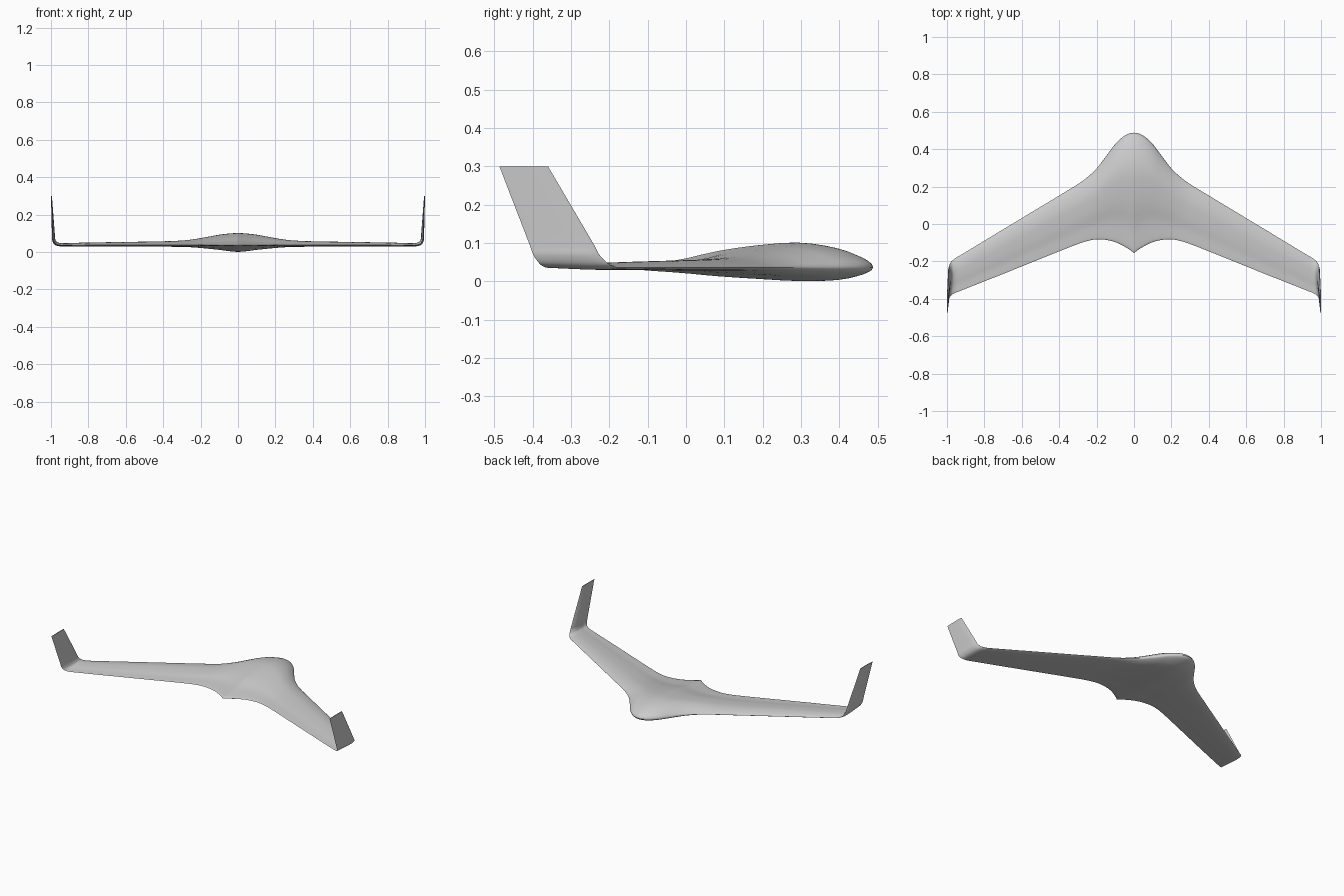
import bpy, bmesh
from math import sin, cos, acos, pi, radians, hypot

if "Cube" in bpy.data.objects:
    bpy.data.objects.remove(bpy.data.objects["Cube"])


def spline(ts, rows, t, first=None):
    """Smooth curve through rows placed at ts; first = slope at the start."""
    n = len(ts)
    i = max(k for k in range(n - 1) if ts[k] <= t + 1e-9)
    h = ts[i + 1] - ts[i]
    f = (t - ts[i]) / h

    def slope(k, c):
        if k == 0 and first:
            return first[c]
        a, b = max(k - 1, 0), min(k + 1, n - 1)
        return (rows[b][c] - rows[a][c]) / (ts[b] - ts[a])

    return [(2*f**3 - 3*f**2 + 1) * rows[i][c] + (f**3 - 2*f**2 + f) * h * slope(i, c)
            + (3*f**2 - 2*f**3) * rows[i + 1][c] + (f**3 - f**2) * h * slope(i + 1, c)
            for c in range(len(rows[0]))]


# Airfoil: chord fraction, upper and lower thickness fraction
foil = [(0, 0, 0), (.0625, .48, .62), (.14, .76, .9), (.3, 1, .98),
        (.47, .89, .82), (.625, .67, .64), (.8, .29, .36), (1, 0, 0)]
foil_t = [acos(1 - 2 * p[0]) for p in foil]
foil_v = [p[1:] for p in foil]
N = 24
upper, lower = [], []
for k in range(N + 1):
    t = pi * k / N
    up, low = spline(foil_t, foil_v, min(t, foil_t[-1]))
    u = (1 - cos(t)) / 2
    upper.append((u, up, 0))
    lower.append((u, low, 1))
section = upper + lower[-2:0:-1]

# Stations: x, z, roll, leading y, trailing y, upper and lower thickness
stations = [
    (0, .036, 0, .488, -.155, .065, .036),
    (.05, .036, 0, .472, -.121, .062, .032),
    (.1, .036, 0, .428, -.097, .056, .025),
    (.15, .036, 0, .361, -.085, .047, .020),
    (.2, .036, 0, .297, -.082, .038, .015),
    (.25, .036, 0, .250, -.091, .030, .011),
    (.3, .036, 0, .213, -.107, .025, .009),
    (.4, .036, 0, .152, -.146, .021, .008),
    (.7, .036, 0, -.029, -.267, .016, .007),
    (.93, .036, 0, -.168, -.358, .012, .006),
    (.957, .037, 8, -.184, -.369, .012, .006),
    (.978, .046, 45, -.203, -.382, .012, .007),
    (.988, .068, 82, -.225, -.398, .011, .007),
    (.989, .090, 87, -.237, -.406, .010, .006),
    (.998, .300, 88, -.360, -.487, .003, .002)]
s = [0]
for a, b in zip(stations, stations[1:]):
    s.append(s[-1] + hypot(b[0] - a[0], b[1] - a[1]))
rows = []
for i in range(len(s) - 1):
    for k in range(5):
        rows.append(spline(s, stations, s[i] + (s[i + 1] - s[i]) * k / 5,
                           (1, 0, 0, 0, .8, 0, 0)))
rows.append(stations[-1])

# Loft the half wing from the centre to the winglet tip
bm = bmesh.new()
loops = []
for x, z, roll, le, te, up, low in rows:
    r = radians(roll)
    ring = []
    for u, h, side in section:
        d = -h * low if side else h * up
        ring.append(bm.verts.new((x - sin(r) * d, le + (te - le) * u, z + cos(r) * d)))
    loops.append(ring)
for a, b in zip(loops, loops[1:]):
    for j in range(len(a)):
        k = (j + 1) % len(a)
        bm.faces.new((a[j], a[k], b[k], b[j]))
bm.faces.new(loops[-1])

# Mirror to the other side and weld along the centre
ret = bmesh.ops.duplicate(bm, geom=bm.verts[:] + bm.edges[:] + bm.faces[:])
for g in ret["geom"]:
    if isinstance(g, bmesh.types.BMVert):
        g.co.x *= -1
bmesh.ops.remove_doubles(bm, verts=bm.verts[:], dist=1e-5)
bmesh.ops.recalc_face_normals(bm, faces=bm.faces[:])

mesh = bpy.data.meshes.new("flying_wing")
bm.to_mesh(mesh)
bm.free()
wing = bpy.data.objects.new("flying_wing", mesh)
bpy.context.collection.objects.link(wing)
bpy.context.view_layer.objects.active = wing
wing.select_set(True)
bpy.ops.object.shade_smooth_by_angle(angle=radians(40))
